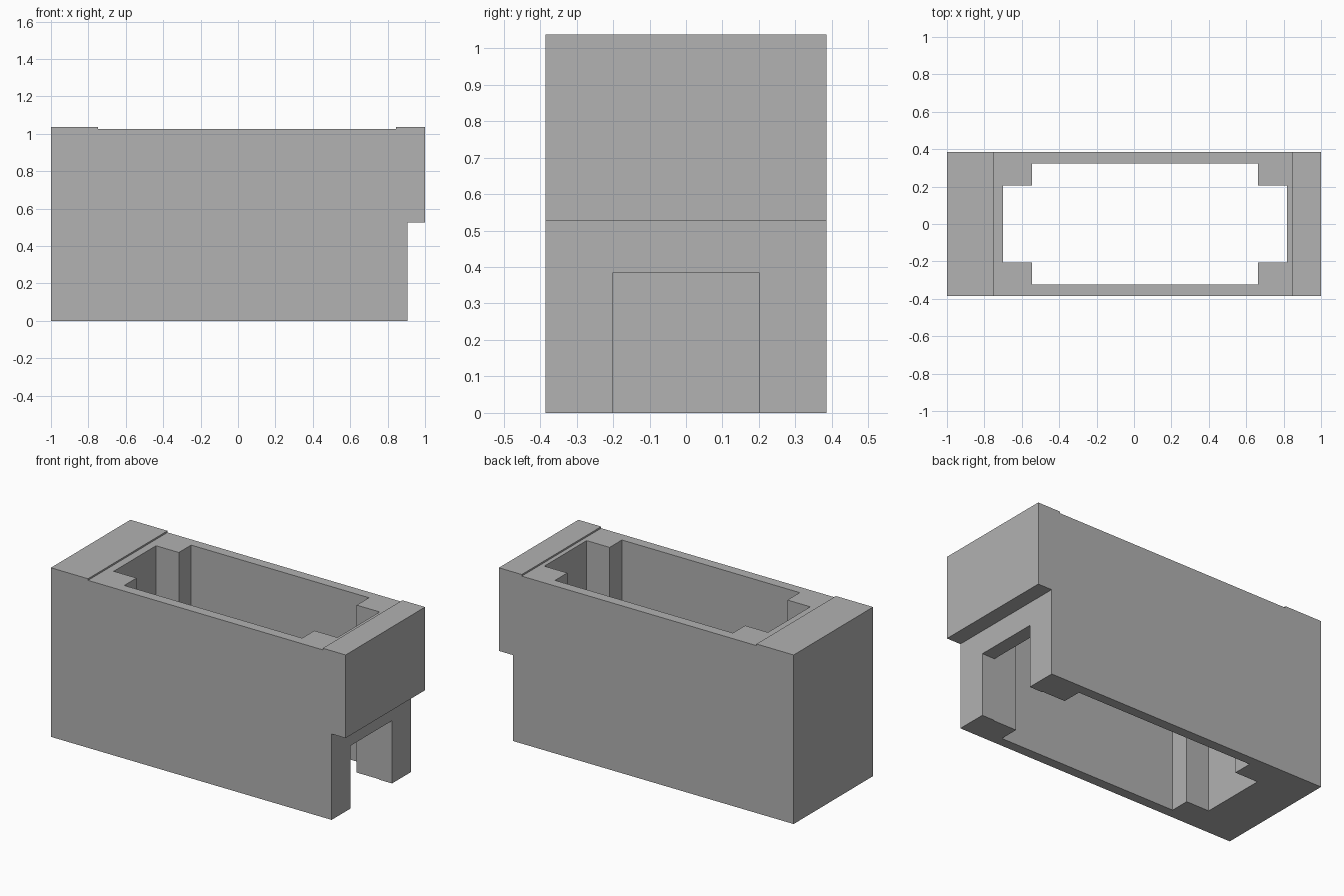
import bpy
import bmesh
from mathutils import Vector

cube = bpy.data.objects.get("Cube")
if cube:
    bpy.data.objects.remove(cube, do_unlink=True)

# Single plain grey
grey = bpy.data.materials.new("plain grey")
grey.use_nodes = True
colour = (0.445, 0.445, 0.445, 1)
grey.diffuse_color = colour
grey.node_tree.nodes["Principled BSDF"].inputs["Base Color"].default_value = colour


def prism(name, outline, direction):
    """Extrude a closed outline along a direction into a solid."""
    bm = bmesh.new()
    face = bm.faces.new([bm.verts.new(p) for p in outline])
    grown = bmesh.ops.extrude_face_region(bm, geom=[face], use_keep_orig=True)
    verts = [g for g in grown["geom"] if isinstance(g, bmesh.types.BMVert)]
    bmesh.ops.translate(bm, verts=verts, vec=Vector(direction))
    bmesh.ops.recalc_face_normals(bm, faces=bm.faces)
    mesh = bpy.data.meshes.new(name)
    bm.to_mesh(mesh)
    bm.free()
    mesh.materials.append(grey)
    obj = bpy.data.objects.new(name, mesh)
    bpy.context.collection.objects.link(obj)
    return obj


def cut(target, cutter):
    """Subtract the cutter, then discard it."""
    cutter.hide_render = True
    mod = target.modifiers.new("cut", 'BOOLEAN')
    mod.operation = 'DIFFERENCE'
    mod.solver = 'EXACT'
    mod.object = cutter
    bpy.context.view_layer.objects.active = target
    bpy.ops.object.modifier_apply(modifier=mod.name)
    bpy.data.objects.remove(cutter, do_unlink=True)


# Body: side profile with raised end caps and an overhang on the left end
depth = 0.385
top, deck, overhang = 1.037, 1.027, 0.527
profile = [(-1, 0), (0.905, 0), (0.905, overhang), (1, overhang), (1, top),
           (0.845, top), (0.845, deck), (-0.748, deck), (-0.748, top), (-1, top)]
body = prism("housing_body", [(x, -depth, z) for x, z in profile], (0, 2 * depth, 0))

# Through shaft: wide middle with narrower pockets at both ends
wide, narrow = 0.324, 0.205
half = [(-0.70, narrow), (-0.545, narrow), (-0.545, wide),
        (0.662, wide), (0.662, narrow), (0.818, narrow)]
plan = half + [(x, -y) for x, y in reversed(half)]
cut(body, prism("shaft_cutter", [(x, y, -0.5) for x, y in plan], (0, 0, 2)))

# Doorway in the left end, open at the floor
door = [(-0.2, -0.5), (0.2, -0.5), (0.2, 0.385), (-0.2, 0.385)]
cut(body, prism("doorway_cutter", [(0.74, y, z) for y, z in door], (0.5, 0, 0)))
